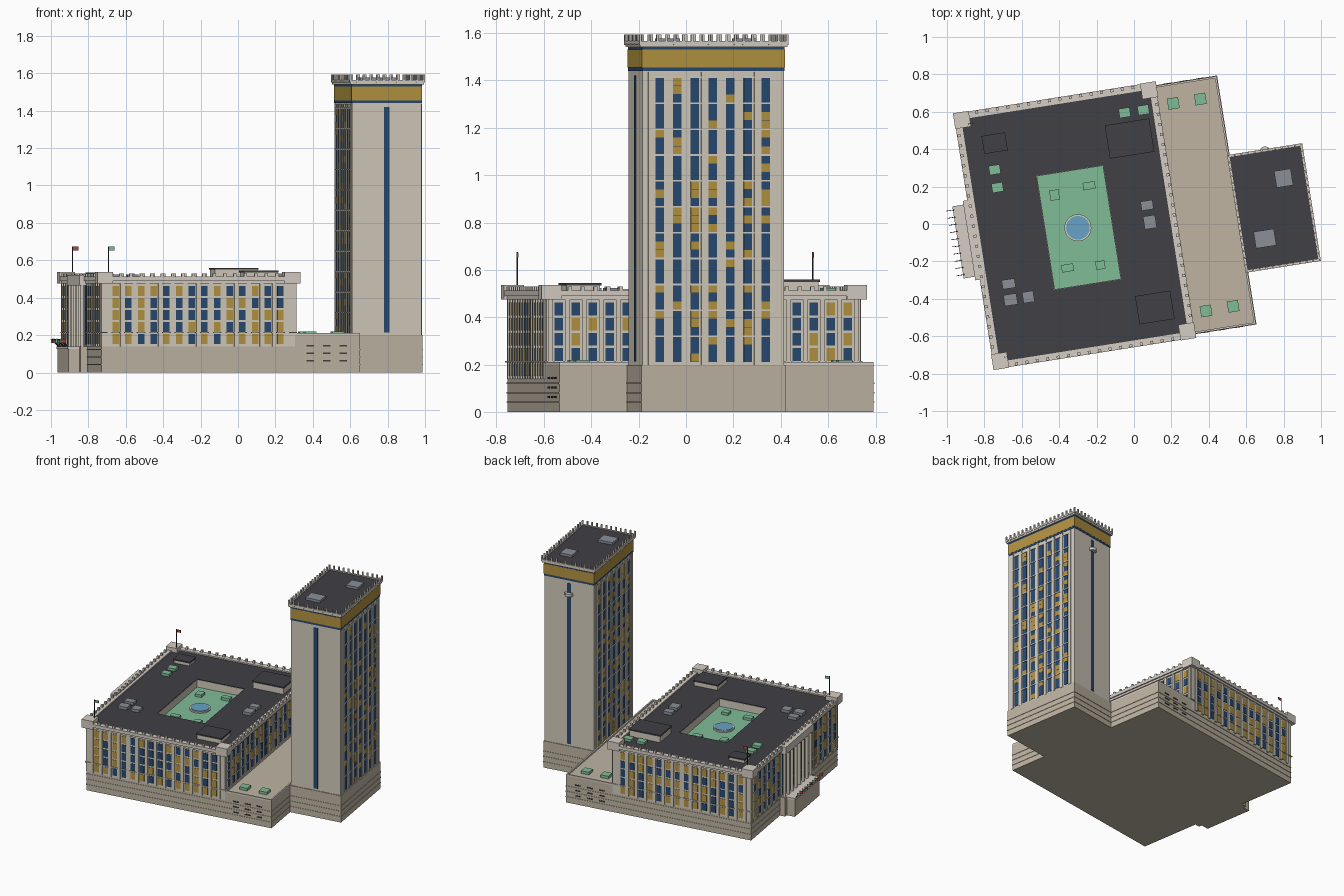
import bpy, bmesh, math, random
from mathutils import Matrix, Vector

if "Cube" in bpy.data.objects:
    bpy.data.objects.remove(bpy.data.objects["Cube"])

random.seed(4)
TURN = math.radians(9)  # whole complex is turned on the site


def mat(name, r, g, b):
    m = bpy.data.materials.new(name)
    m.diffuse_color = (r ** 2.2, g ** 2.2, b ** 2.2, 1)
    m.use_nodes = True
    m.node_tree.nodes["Principled BSDF"].inputs["Base Color"].default_value = m.diffuse_color
    return m


WALL = mat("wall", .82, .79, .73)
BASE = mat("base_stone", .74, .70, .63)
TRIM = mat("trim", .83, .80, .76)
BLUE = mat("blue_glass", .17, .29, .44)
GOLD = mat("gold_glass", .70, .57, .26)
DARK = mat("roof_dark", .26, .26, .28)
GREEN = mat("green", .50, .73, .59)
WATER = mat("water", .40, .63, .77)
GREY = mat("plant_grey", .54, .56, .59)
RED = mat("flag_red", .72, .28, .22)


def finish(name, bm, m):
    bmesh.ops.recalc_face_normals(bm, faces=bm.faces)
    me = bpy.data.meshes.new(name)
    bm.to_mesh(me)
    bm.free()
    me.materials.append(m)
    ob = bpy.data.objects.new(name, me)
    ob.rotation_euler.z = TURN
    bpy.context.collection.objects.link(ob)
    return ob


def boxes(name, m, items):
    """items: (x0, x1, y0, y1, z0, z1) in the building's own frame"""
    bm = bmesh.new()
    for x0, x1, y0, y1, z0, z1 in items:
        T = Matrix.Translation(((x0 + x1) / 2, (y0 + y1) / 2, (z0 + z1) / 2))
        bmesh.ops.create_cube(bm, size=1, matrix=T @ Matrix.Diagonal((abs(x1 - x0), abs(y1 - y0), z1 - z0, 1)))
    return finish(name, bm, m)


def ring(name, m, outer, inner, z0, z1):
    bm = bmesh.new()
    loops = []
    for (x0, x1, y0, y1), z in ((outer, z0), (outer, z1), (inner, z1), (inner, z0)):
        loops.append([bm.verts.new((x, y, z)) for x, y in ((x0, y0), (x1, y0), (x1, y1), (x0, y1))])
    for i in range(4):
        a, b = loops[i], loops[(i + 1) % 4]
        for k in range(4):
            bm.faces.new((a[k], a[(k + 1) % 4], b[(k + 1) % 4], b[k]))
    return finish(name, bm, m)


def rods(name, m, items, seg=10):
    """items: (start, end, radius)"""
    bm = bmesh.new()
    for p, q, r in items:
        p, q = Vector(p), Vector(q)
        rot = (q - p).to_track_quat('Z', 'Y').to_matrix().to_4x4()
        bmesh.ops.create_cone(bm, cap_ends=True, segments=seg, radius1=r, radius2=r,
                              depth=(q - p).length, matrix=Matrix.Translation((p + q) / 2) @ rot)
    return finish(name, bm, m)


def grow(r, d):
    return (r[0] - d, r[1] + d, r[2] - d, r[3] + d)


def panel(rect, side, s, w, z0, z1, out):
    """box lying on one side of a rectangular block, standing out by 'out'"""
    x0, x1, y0, y1 = rect
    if side in "SN":
        y = (y0 - out, y0 + .004) if side == "S" else (y1 - .004, y1 + out)
        return (s - w / 2, s + w / 2, *y, z0, z1)
    x = (x0 - out, x0 + .004) if side == "W" else (x1 - .004, x1 + out)
    return (*x, s - w / 2, s + w / 2, z0, z1)


def local(x, y):
    c, s = math.cos(TURN), math.sin(TURN)
    return x * c + y * s, -x * s + y * c


def units(name, m, z0, items):
    """small roof boxes read off the plan: (x, y, width, depth, height)"""
    out = []
    for x, y, w, d, h in items:
        a, b = local(x, y)
        out.append((a - w / 2, a + w / 2, b - d / 2, b + d / 2, z0, z0 + h))
    boxes(name, m, out)


def posts(rect, step, w, z0, z1):
    x0, x1, y0, y1 = rect
    nx, ny = round((x1 - x0) / step), round((y1 - y0) / step)
    pts = [(x0 + (x1 - x0) * i / nx, y) for i in range(nx + 1) for y in (y0, y1)]
    pts += [(x, y0 + (y1 - y0) * i / ny) for i in range(1, ny) for x in (x0, x1)]
    return [(x - w / 2, x + w / 2, y - w / 2, y + w / 2, z0, z1) for x, y in pts]


MAIN = (-.84, .21, -.63, .712)
COURT = (-.472, -.117, -.278, .333)
TERR = (.21, .56, -.63, .712)
TOWER = (.565, .94, -.335, .27)
TBASE = (.555, .945, -.34, .275)

# Podium, terrace and tower base with banded stone courses
boxes("podium", BASE, [(*MAIN, 0, .14)])
boxes("terrace_podium", BASE, [(*TERR, 0, .2)])
boxes("tower_base", BASE, [(*TBASE, 0, .2)])
for i, z in enumerate((.04, .08, .12)):
    boxes(f"stone_course_{i}", BASE, [(*grow((MAIN[0], TERR[1], MAIN[2], MAIN[3]), .003), z, z + .006),
                                      (*grow(TBASE, .003), z, z + .006)])
boxes("base_vents", DARK, [panel(TERR, s, x, .04, z, z + .008, .004)
                           for s in "SN" for x in (.29, .38, .47) for z in (.06, .1, .14)])
ring("terrace_rim", TRIM, TERR, grow(TERR, -.01), .2, .212)

# Main block around the roof courtyard
boxes("main_block", WALL, [(*MAIN, .14, .44)])
ring("main_upper_walls", WALL, MAIN, COURT, .44, .5)
ring("main_roof", DARK, grow(MAIN, -.015), grow(COURT, .003), .498, .504)
ring("main_ledge", TRIM, grow(MAIN, .008), grow(MAIN, -.01), .21, .216)
ring("main_cornice", TRIM, grow(MAIN, .012), grow(MAIN, -.01), .475, .49)
ring("main_parapet", TRIM, grow(MAIN, .021), grow(MAIN, -.018), .49, .513)
boxes("parapet_posts", TRIM, posts(grow(MAIN, .01), .055, .016, .51, .53))
X0, X1, Y0, Y1 = grow(MAIN, .024)
boxes("corner_piers", TRIM, [(x, x + .085, y, y + .085, .475, .537)
                             for x in (X0, X1 - .085) for y in (Y0, Y1 - .085)])

# Main block windows and pilasters
blue, gold, pil = [], [], []
for side in "SNEW":
    n, first, step = (14, -.762, .0686) if side in "SN" else (18, -.577, .0726)
    for i in range(n):
        s = first + i * step
        if side == "W" and -.17 < s < .26:
            continue
        for k in range(1 if side == "E" else 0, 5):
            z = .153 + k * .064
            (gold if random.random() < .42 else blue).append(panel(MAIN, side, s, .035, z, z + .053, .003))
    for i in range(n + 1):
        s = first + (i - .5) * step
        pil.append(panel(MAIN, side, s, .02, .2 if side == "E" else .14, .478, .007))
boxes("main_blue_windows", BLUE, blue)
boxes("main_gold_windows", GOLD, gold)
boxes("main_pilasters", WALL, pil)

# Courtyard garden with pool
boxes("courtyard_lawn", GREEN, [(*COURT, .438, .445)])
rods("pool_rim", TRIM, [((-.2995, .027, .44), (-.2995, .027, .455), .072)], 32)
rods("pool_water", WATER, [((-.2995, .027, .445), (-.2995, .027, .458), .063)], 32)
units("courtyard_hedges", GREEN, .445, [(-.425, .155, .05, .055, .02), (-.24, .205, .065, .04, .02),
                                        (-.355, -.235, .065, .04, .02), (-.18, -.22, .05, .045, .02)])

# Roof houses, planters and plant units
HOUSES = [(-.067, .163, .37, .54, .55), (-.05, .13, -.53, -.387, .535), (-.727, -.61, .5, .587, .525)]
boxes("roof_house_walls", WALL, [(*h[:4], .5, h[4]) for h in HOUSES])
boxes("roof_house_tops", DARK, [(*grow(h[:4], .005), h[4], h[4] + .01) for h in HOUSES])
units("roof_planters", GREEN, .503, [(-.05, .595, .06, .05, .02), (.05, .61, .06, .05, .02),
                                     (-.745, .29, .06, .05, .02), (-.73, .195, .06, .05, .02)])
units("terrace_planters", GREEN, .2, [(.21, .645, .06, .06, .02), (.355, .668, .06, .06, .02),
                                      (.385, -.465, .06, .06, .02), (.53, -.44, .06, .06, .02)])
units("roof_plant", GREY, .503, [(.07, .1, .065, .05, .022), (.085, .01, .065, .07, .022),
                                 (-.67, -.32, .07, .05, .022), (-.66, -.405, .07, .06, .022),
                                 (-.565, -.39, .06, .06, .022)])

# Tower shaft, crown and roof
boxes("tower_shaft", WALL, [(*TOWER, .2, 1.54)])
boxes("tower_gold_band", GOLD, [(*grow(TOWER, .003), 1.455, 1.53)])
boxes("tower_blue_bands", BLUE, [(*grow(TOWER, .002), 1.44, 1.455), (*grow(TOWER, .002), 1.53, 1.54)])
boxes("tower_cornice", TRIM, [(*grow(TOWER, .012), 1.54, 1.555)])
ring("tower_parapet", TRIM, grow(TOWER, .016), grow(TOWER, .004), 1.553, 1.565)
boxes("tower_roof", DARK, [(*grow(TOWER, .006), 1.554, 1.559)])
boxes("tower_crown_posts", TRIM, posts(grow(TOWER, .011), .036, .01, 1.55, 1.593))
units("tower_roof_plant", GREY, 1.557, [(.8, .245, .09, .09, .02), (.7, -.078, .11, .09, .02)])

# Tower glazing on the broad sides, slot windows on the narrow sides
strips, panes, fins, ledges = [], [], [], []
for side in "EW":
    for i in range(7):
        s = -.262 + i * .0755
        strips.append(panel(TOWER, side, s, .036, .212, 1.415, .002))
        for k in range(33):
            if random.random() < .27:
                z = .213 + k * .0364
                panes.append(panel(TOWER, side, s, .036, z, z + .035, .003))
    fins += [panel(TOWER, side, -.2998 + i * .0755, .022, .2, 1.435, .006) for i in range(8)]
    ledges += [panel(TOWER, side, -.0355, .51, .208 + k * .1092, .215 + k * .1092, .006) for k in range(1, 12)]
boxes("tower_blue_strips", BLUE, strips)
boxes("tower_gold_panes", GOLD, panes)
boxes("tower_fins", WALL, fins)
boxes("tower_floor_ledges", TRIM, ledges)
boxes("tower_slot_windows", BLUE, [panel(TOWER, s, .7525, .03, .215, 1.42, .003) for s in "SN"])
rods("tower_lookout", TRIM, [((.7525, .27, 1.328), (.7525, .27, 1.35), .03)], 20)

# West entrance: stepped porch, column screen, porch flags
boxes("entrance_porch", BASE, [(-.88, -.83, -.165, .265, 0, .14), (-.94, -.83, -.14, .24, 0, .125)])
boxes("entrance_canopy", TRIM, [(-.945, -.84, -.145, .245, .125, .14)])
boxes("portico_beam", TRIM, [(-.885, -.84, -.165, .265, .465, .52)])
boxes("portico_glass", BLUE, [(-.846, -.836, -.15, .25, .15, .465)])
cols = [-.15 + .4 * i / 7 for i in range(8)]
rods("portico_columns", WALL, [((-.868, y, .14), (-.868, y, .467), .011) for y in cols], 12)
fl = [-.125 + .35 * i / 9 for i in range(10)]
rods("porch_poles", DARK, [((-.935, y, .135), (-.978, y, .18), .002) for y in fl], 6)
for m, k in ((RED, 0), (GREEN, 1)):
    boxes(f"porch_flags_{k}", m, [(-.976, -.95, y - .001, y + .001, .158, .176) for y in fl[k::2]])

# Corner flagpoles
for name, m, (x, y) in (("north", RED, local(-.885, .535)), ("south", GREEN, local(-.692, -.712))):
    rods(name + "_flagpole", DARK, [((x, y, .53), (x, y, .675), .003)], 8)
    boxes(name + "_flag", m, [(x, x + .032, y - .001, y + .001, .653, .673)])
